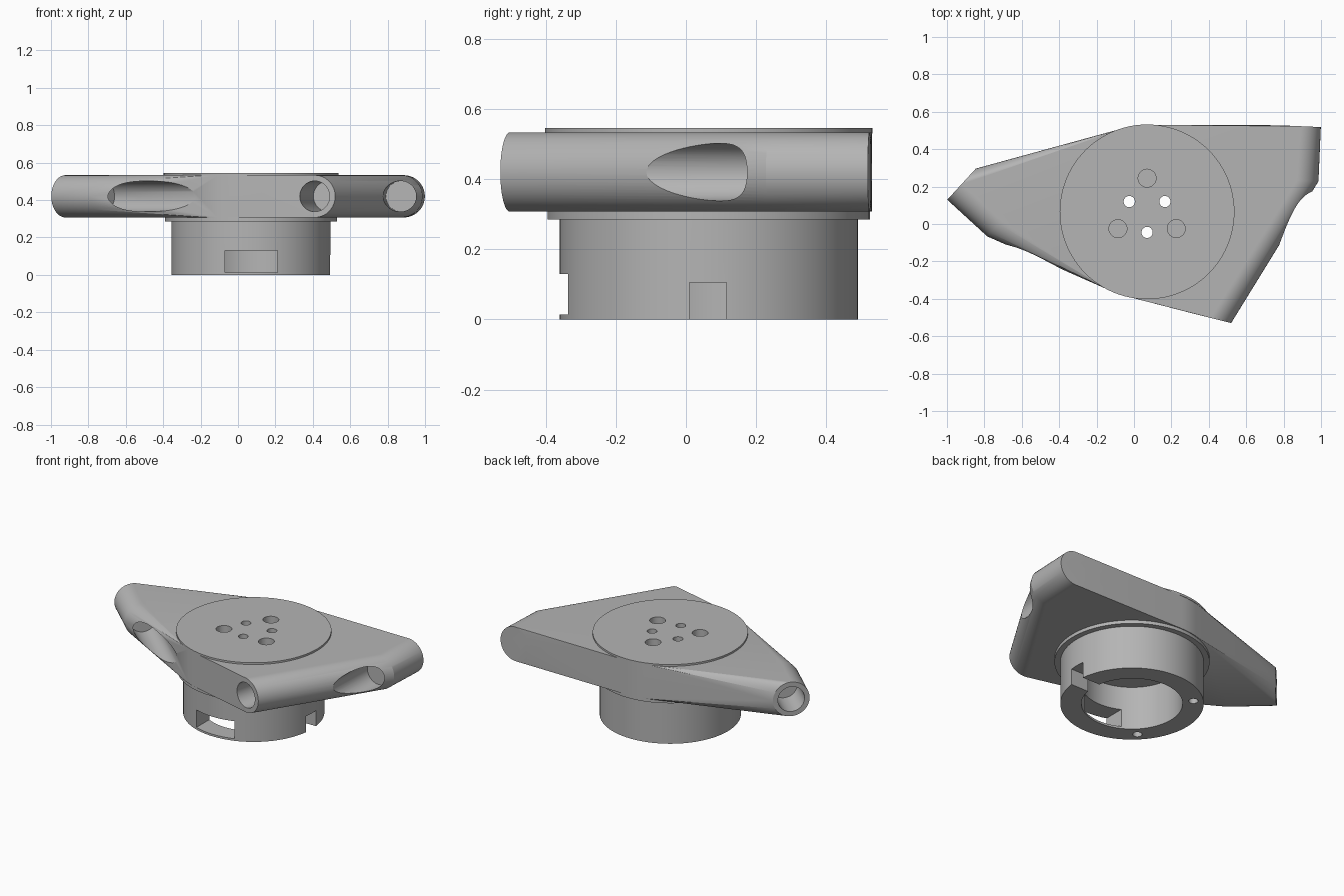
import bpy, bmesh
from math import radians, cos, sin
from mathutils import Vector, Matrix

if "Cube" in bpy.data.objects:
    bpy.data.objects.remove(bpy.data.objects["Cube"])

HUB = Vector((0.07, 0.065, 0))
MID = 0.42        # height of the tube axes
TUBE_R = 0.113
BORE_R = 0.082

grey = bpy.data.materials.new("plain_grey")
grey.use_nodes = True
COLOUR = (0.46, 0.46, 0.46, 1)
grey.diffuse_color = COLOUR
grey.node_tree.nodes["Principled BSDF"].inputs["Base Color"].default_value = COLOUR


def make(name, bm):
    mesh = bpy.data.meshes.new(name)
    bm.to_mesh(mesh)
    bm.free()
    mesh.materials.append(grey)
    ob = bpy.data.objects.new(name, mesh)
    bpy.context.collection.objects.link(ob)
    return ob


def add_rod(bm, start, end, r, segments=64):
    """Cylinder between two points."""
    axis = end - start
    place = Matrix.Translation((start + end) / 2) @ axis.to_track_quat('Z', 'Y').to_matrix().to_4x4()
    bmesh.ops.create_cone(bm, cap_ends=True, segments=segments, radius1=r, radius2=r,
                          depth=axis.length, matrix=place)


def rod(name, start, end, r, segments=64):
    bm = bmesh.new()
    add_rod(bm, start, end, r, segments)
    return make(name, bm)


def disc(name, r, z0, z1, offset=(0, 0), segments=96):
    c = HUB + Vector((*offset, 0))
    return rod(name, c + Vector((0, 0, z0)), c + Vector((0, 0, z1)), r, segments)


def box(name, x0, x1, y0, y1, z0, z1):
    bm = bmesh.new()
    bmesh.ops.create_cube(bm, size=1)
    bmesh.ops.scale(bm, vec=(x1 - x0, y1 - y0, z1 - z0), verts=bm.verts)
    bmesh.ops.translate(bm, vec=((x0 + x1) / 2, (y0 + y1) / 2, (z0 + z1) / 2), verts=bm.verts)
    return make(name, bm)


def cut(target, cutters):
    """Subtract every cutter from the target."""
    bpy.context.view_layer.objects.active = target
    for c in cutters:
        mod = target.modifiers.new("cut", 'BOOLEAN')
        mod.operation, mod.solver, mod.object = 'DIFFERENCE', 'EXACT', c
        bpy.ops.object.modifier_apply(modifier=mod.name)


def polar(r, deg):
    return (r * cos(radians(deg)), r * sin(radians(deg)))


def inward(deg):
    return Vector((-cos(radians(deg)), -sin(radians(deg)), 0))


# Arm sockets: outer end centre and inward direction
right_end, right_in = Vector((0.886, 0.523, MID)), inward(87.5)
left_end, left_in = Vector((-0.922, 0.213, MID)), inward(137.5)
front_end, front_in = Vector((0.41, -0.502, MID)), inward(256)

# Body: convex skin around the hub and the three sockets
bm = bmesh.new()
add_rod(bm, HUB + Vector((0, 0, MID - TUBE_R)), HUB + Vector((0, 0, MID + TUBE_R)), 0.465, 96)
for end, direction in ((right_end, right_in), (left_end, left_in), (front_end, front_in)):
    add_rod(bm, end, end + direction * 0.29, TUBE_R)
points = [v.co.copy() for v in bm.verts]
bm.free()
bm = bmesh.new()
for p in points:
    bm.verts.new(p)
hull = bmesh.ops.convex_hull(bm, input=bm.verts)
loose = {g for g in hull["geom_interior"] + hull["geom_unused"] if isinstance(g, bmesh.types.BMVert)}
bmesh.ops.delete(bm, geom=list(loose), context='VERTS')
bmesh.ops.dissolve_limit(bm, angle_limit=radians(0.3), verts=bm.verts, edges=bm.edges)
bmesh.ops.recalc_face_normals(bm, faces=bm.faces)
body = make("arm_body", bm)

top_plate = disc("top_plate", 0.467, 0.53, 0.545)
collar = disc("collar", 0.46, 0.285, 0.31)
base = disc("base_ring", 0.425, 0, 0.287)

# Bores and pockets in the arms
bores = [
    rod("cut_right", right_end + right_in * 0.3, right_end + right_in * 1.2, BORE_R),
    rod("cut_left_inner", left_end + left_in * 0.28, left_end + left_in * 1.1, BORE_R),
    rod("cut_left_outer", left_end - left_in * 0.1, left_end + left_in * 0.2, BORE_R),
    rod("cut_front", front_end - front_in * 0.1, front_end + front_in * 0.3, BORE_R),
]

# Holes through the hub
through = [disc("cut_small", 0.03, 0.2, 0.6, polar(0.11, a), 32) for a in (30, 150, 270)]
blind = [disc("cut_large", 0.048, 0.4, 0.6, polar(0.18, a), 32) for a in (90, 210, 330)]

# Base openings: cavity, window, notch and screw holes
openings = [
    disc("cut_cavity", 0.30, -0.1, 0.4),
    box("cut_window", -0.07, 0.21, -0.5, -0.1, 0.014, 0.13),
    box("cut_notch", 0.3, 0.6, 0.01, 0.115, -0.1, 0.105),
] + [disc("cut_screw", 0.028, -0.1, 0.15, polar(0.365, a), 32) for a in (135, 225)]

cut(body, bores + through + blind)
cut(top_plate, through + blind)
cut(collar, through)
cut(base, openings)
for c in bores + through + blind + openings:
    bpy.data.objects.remove(c)

# Smooth the round walls, keep the rims crisp
bpy.ops.object.select_all(action='DESELECT')
for ob in (body, top_plate, collar, base):
    ob.select_set(True)
bpy.context.view_layer.objects.active = body
bpy.ops.object.shade_smooth_by_angle(angle=radians(25))
